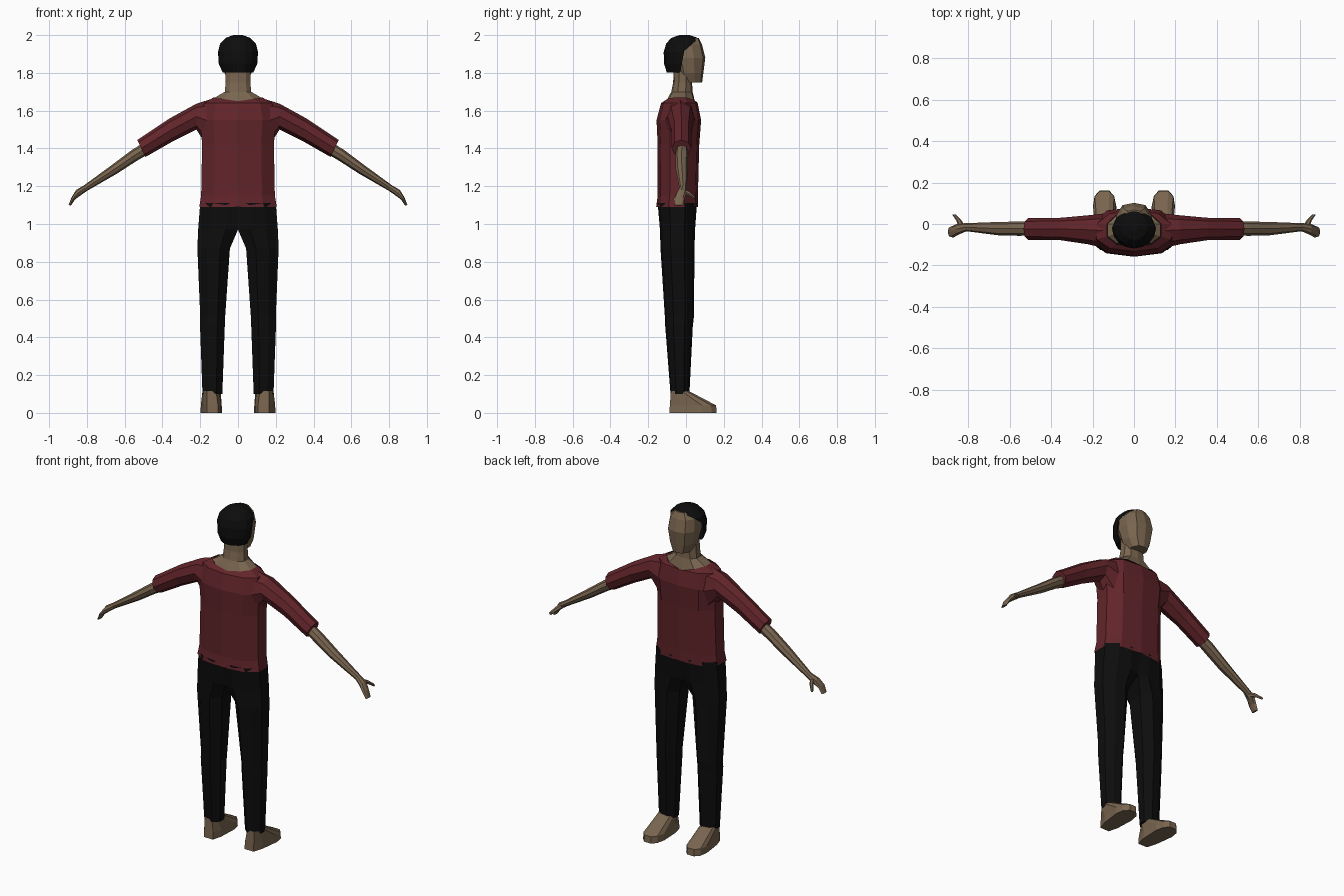
import bpy, bmesh, math

if "Cube" in bpy.data.objects:
    bpy.data.objects.remove(bpy.data.objects["Cube"])

def material(name, col):
    m = bpy.data.materials.new(name)
    m.diffuse_color = (*col, 1)
    m.use_nodes = True
    m.node_tree.nodes["Principled BSDF"].inputs["Base Color"].default_value = m.diffuse_color
    return m

SKIN = material("skin", (0.19, 0.13, 0.078))
RED = material("shirt_red", (0.12, 0.018, 0.023))
BLACK = material("black", (0.004, 0.004, 0.004))

def loft(name, rings, mat, mirror=False, caps=(True, True), edit=None):
    """Skin a list of equal-length point rings."""
    bm = bmesh.new()
    rows = [[bm.verts.new(p) for p in r] for r in rings]
    n = len(rows[0])
    for a, b in zip(rows, rows[1:]):
        for i in range(n):
            j = (i + 1) % n
            bm.faces.new((a[i], a[j], b[j], b[i]))
    if caps[0]:
        bm.faces.new(rows[0][::-1])
    if caps[1]:
        bm.faces.new(rows[-1])
    bmesh.ops.recalc_face_normals(bm, faces=bm.faces)
    if edit:
        edit(bm)
    me = bpy.data.meshes.new(name)
    bm.to_mesh(me)
    bm.free()
    me.materials.append(mat)
    ob = bpy.data.objects.new(name, me)
    bpy.context.collection.objects.link(ob)
    if mirror:
        ob.modifiers.new("Mirror", 'MIRROR').use_mirror_merge = False
    return ob

def circle(n):
    return [(math.cos(2 * math.pi * i / n), math.sin(2 * math.pi * i / n)) for i in range(n)]

BODY = [(0, -1), (.65, -.85), (1, -.4), (1, .35), (.65, .88), (0, 1),
        (-.65, .88), (-1, .35), (-1, -.4), (-.65, -.85)]

def level(z, w, yb, yf, shape=BODY, dip_back=0, dip_front=0):
    """Horizontal ring: half width, back and front y; the middle may dip."""
    c, h = (yb + yf) / 2, (yf - yb) / 2
    return [(u * w, c + v * h, z - (1 - abs(u)) * (dip_front if v > 0 else dip_back))
            for u, v in shape]

def limb(top, bot, y0, y1, n=8):
    """Limb ring from a top and a bottom (x, z) point and a y range."""
    return [((top[0] + bot[0]) / 2 + u * (top[0] - bot[0]) / 2,
             (y0 + y1) / 2 + v * (y1 - y0) / 2,
             (top[1] + bot[1]) / 2 + u * (top[1] - bot[1]) / 2) for u, v in circle(n)]

def leg(z, xi, xo, yb, yf, k):
    """Leg ring: inner and outer x, k = fullness of the inner side."""
    c, h = (yb + yf) / 2, (yf - yb) / 2
    return [(xi + u * (xo - xi), c + v * h, z) for u, v in
            [(0, -k), (.3, -1), (.7, -.88), (1, -.4), (1, .4), (.7, .88), (.3, 1), (0, k)]]

# Shirt body with scooped collar
loft("shirt", [
    level(1.09, .205, -.158, .063), level(1.15, .195, -.15, .063),
    level(1.42, .19, -.15, .07), level(1.55, .2, -.156, .08),
    level(1.64, .18, -.132, .062), level(1.67, .13, -.11, .055, BODY, .02, .04),
], RED, caps=(False, False))

# Sleeves
loft("sleeve", [
    limb((.13, 1.665), (.17, 1.42), -.115, .05), limb((.22, 1.637), (.22, 1.50), -.098, .042),
    limb((.36, 1.56), (.35, 1.435), -.078, .03), limb((.533, 1.445), (.49, 1.355), -.076, .028),
], RED, mirror=True, caps=(False, True))

# Forearms and hands
loft("forearm_and_hand", [
    limb((.50, 1.43), (.475, 1.37), -.052, .01), limb((.56, 1.393), (.535, 1.335), -.057, .012),
    limb((.66, 1.318), (.64, 1.267), -.055, .01), limb((.815, 1.205), (.80, 1.175), -.035, .004),
    limb((.857, 1.18), (.838, 1.148), -.052, .003), limb((.882, 1.14), (.863, 1.13), -.066, -.008),
    limb((.897, 1.10), (.884, 1.098), -.06, -.015),
], SKIN, mirror=True)

# Thumbs
loft("thumb", [[(x + r * u, y, z + r * v) for u, v in circle(6)] for x, y, z, r in
               [(.828, -.02, 1.175, .016), (.845, .018, 1.16, .013), (.868, .046, 1.137, .009)]],
     SKIN, mirror=True)

# Trousers: one half, open along the centre plane, mirrored
def open_centre(bm):
    bmesh.ops.delete(bm, geom=[f for f in bm.faces if all(v.co.x < .001 for v in f.verts)],
                     context='FACES')

loft("trousers", [
    leg(1.11, 0, .2, -.15, .058, 1), leg(.97, 0, .211, -.138, .048, .85),
    leg(.87, .043, .215, -.135, .045, .5), leg(.51, .068, .2, -.112, .042, .4),
    leg(.46, .07, .201, -.11, .036, .4), leg(.10, .083, .188, -.082, .018, .4),
], BLACK, mirror=True, edit=open_centre)

# Feet
def sole(z, s):
    pts = [(.105, -.088), (.165, -.088), (.183, -.03), (.198, .085), (.19, .135),
           (.165, .162), (.12, .162), (.096, .135), (.085, .085), (.09, -.03)]
    return [(.14 + (x - .14) * s, .035 + (y - .035) * s, z) for x, y in pts]

ankle = [(.14 + .048 * u, -.032 + .048 * v, .115) for u, v in
         [(-.5, -1), (.5, -1), (.9, -.5), (1, .2), (.8, .7), (.4, 1),
          (-.4, 1), (-.8, .7), (-1, .2), (-.9, -.5)]]
loft("foot", [sole(0, 1), sole(.04, .98), ankle], SKIN, mirror=True)

# Neck flaring into the collar
loft("neck", [
    level(1.666, .128, -.106, .052, BODY, .02, .04), level(1.70, .07, -.078, .035),
    level(1.75, .065, -.068, .032), level(1.83, .065, -.065, .03),
], SKIN, caps=(False, True))

# Head
loft("head", [
    level(1.748, .048, -.03, .085), level(1.80, .072, -.055, .092),
    level(1.88, .086, -.085, .102), level(1.95, .078, -.08, .085), level(1.985, .045, -.05, .068),
], SKIN)

# Hair cap with the face opening cut out
def face_opening(bm):
    planes = [((0, -.02, 1.86), (0, .105, -.02)), ((0, -.01, 1.915), (0, .07, -.08))]
    for co, no in planes:
        bmesh.ops.bisect_plane(bm, geom=bm.verts[:] + bm.edges[:] + bm.faces[:],
                               plane_co=co, plane_no=no)
    def outside(f):
        c = f.calc_center_median()
        return all((c.y - co[1]) * no[1] + (c.z - co[2]) * no[2] > 0 for co, no in planes)
    bmesh.ops.delete(bm, geom=[f for f in bm.faces if outside(f)], context='FACES')

C = circle(16)
hair = loft("hair", [
    level(1.803, .084, -.102, .06, C), level(1.85, .102, -.117, .07, C),
    level(1.91, .106, -.118, .075, C), level(1.955, .095, -.105, .077, C),
    level(1.985, .065, -.078, .062, C), level(2.0, .025, -.035, .02, C),
], BLACK, edit=face_opening)
